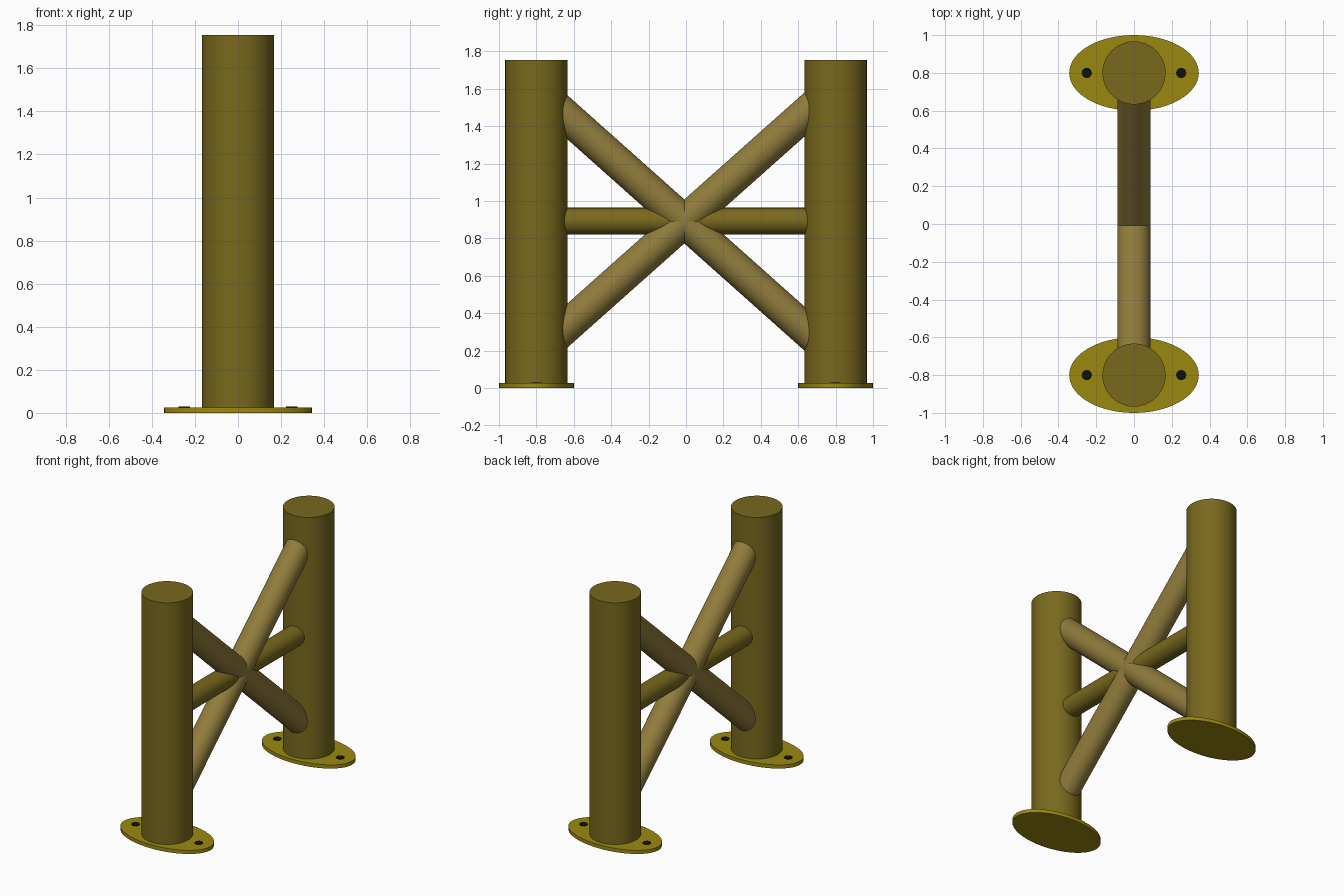
import bpy
from mathutils import Vector

if "Cube" in bpy.data.objects:
    bpy.data.objects.remove(bpy.data.objects["Cube"])


def material(name, rgb):
    m = bpy.data.materials.new(name)
    m.diffuse_color = (*rgb, 1)
    m.use_nodes = True
    m.node_tree.nodes["Principled BSDF"].inputs["Base Color"].default_value = m.diffuse_color
    return m


POST = material("olive_post", (0.19, 0.14, 0.012))
RAIL = material("olive_rail", (0.19, 0.14, 0.012))
BRACE = material("tan_brace", (0.28, 0.2, 0.045))
PLATE = material("yellow_plate", (0.33, 0.25, 0.005))
BLACK = material("black_bolt", (0.005, 0.005, 0.005))


def tube(name, start, end, radius, mat, scale_x=1.0, sides=48):
    """Closed cylinder between two points, optionally stretched in its local x."""
    start, end = Vector(start), Vector(end)
    axis = end - start
    bpy.ops.mesh.primitive_cylinder_add(vertices=sides, radius=radius, depth=axis.length,
                                        location=(start + end) / 2)
    ob = bpy.context.object
    ob.name = name
    ob.rotation_mode = 'QUATERNION'
    ob.rotation_quaternion = Vector((0, 0, 1)).rotation_difference(axis)
    ob.scale.x = scale_x
    bpy.ops.object.transform_apply(location=False, rotation=True, scale=True)
    bpy.ops.object.shade_smooth_by_angle()
    ob.data.materials.append(mat)
    return ob


# Posts, oval base plates and bolts at each end
for end, s in (("front", -1), ("back", 1)):
    y = 0.8 * s
    tube(end + "_post", (0, y, 0.01), (0, y, 1.755), 0.167, POST)
    tube(end + "_base_plate", (0, y, 0), (0, y, 0.026), 0.2, PLATE, 0.343 / 0.2, 64)
    for side, x in (("left", -0.25), ("right", 0.25)):
        tube(f"{end}_{side}_bolt", (x, y, 0.015), (x, y, 0.03), 0.027, BLACK, sides=24)

# Crossed braces, running into the posts
tube("rising_brace", (0, -0.76, 0.222), (0, 0.76, 1.575), 0.088, BRACE)
tube("falling_brace", (0, -0.76, 1.56), (0, 0.76, 0.205), 0.088, BRACE)

# Middle rail
tube("middle_rail", (0, -0.78, 0.892), (0, 0.78, 0.892), 0.072, RAIL)
